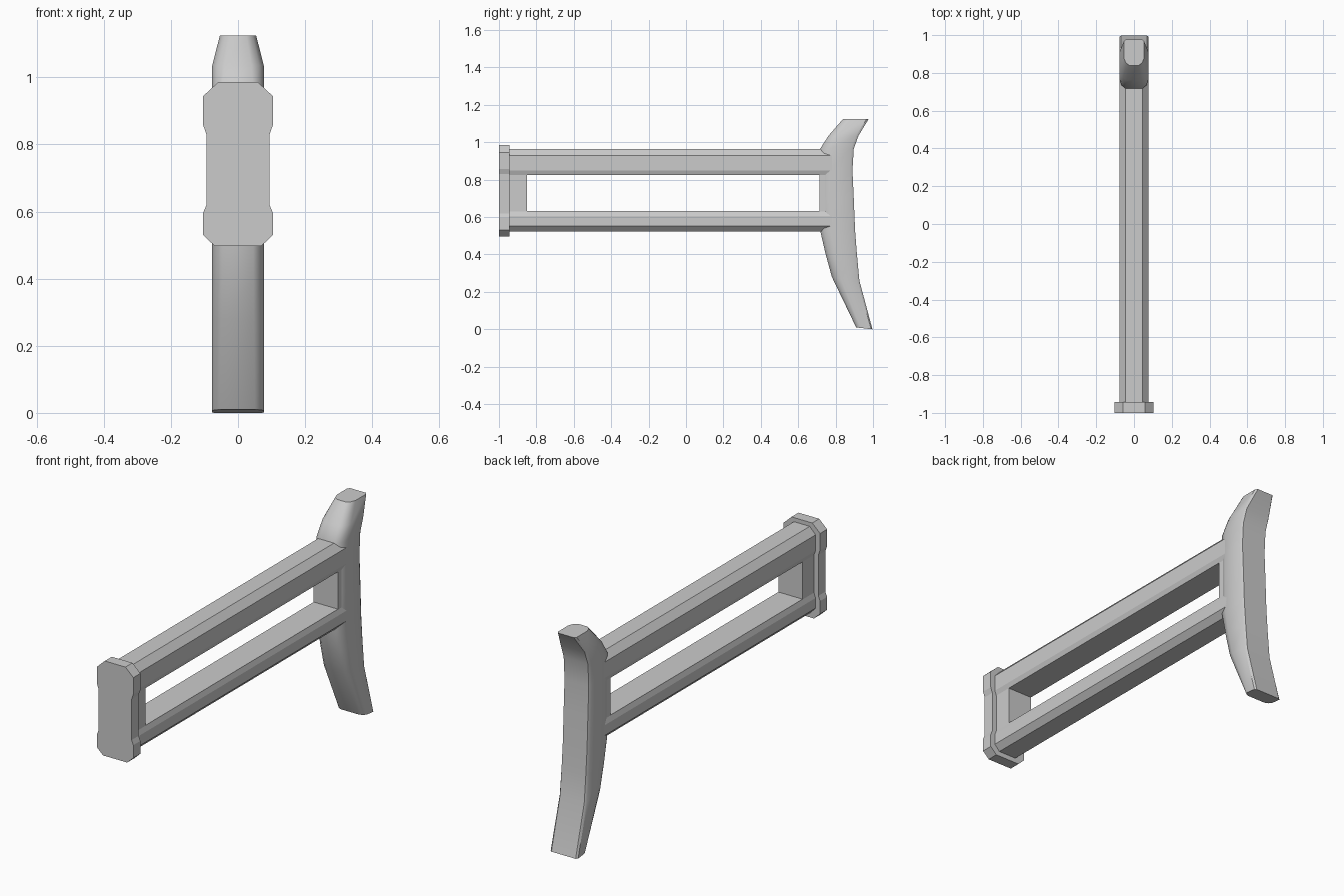
import bpy, bmesh, math

cube = bpy.data.objects.get("Cube")
if cube:
    bpy.data.objects.remove(cube, do_unlink=True)

grey = bpy.data.materials.new("plain grey")
grey.use_nodes = True
grey.diffuse_color = (0.6, 0.6, 0.6, 1)
grey.node_tree.nodes["Principled BSDF"].inputs["Base Color"].default_value = (0.6, 0.6, 0.6, 1)


def loft(name, rings):
    """Skin a stack of equal-length closed rings and cap both ends."""
    bm = bmesh.new()
    loops = [[bm.verts.new(p) for p in ring] for ring in rings]
    for a, b in zip(loops, loops[1:]):
        for i in range(len(a)):
            j = (i + 1) % len(a)
            bm.faces.new((a[i], a[j], b[j], b[i]))
    bm.faces.new(loops[0])
    bm.faces.new(loops[-1])
    bmesh.ops.recalc_face_normals(bm, faces=bm.faces)
    mesh = bpy.data.meshes.new(name)
    bm.to_mesh(mesh)
    bm.free()
    mesh.materials.append(grey)
    obj = bpy.data.objects.new(name, mesh)
    bpy.context.collection.objects.link(obj)
    return obj


def mirrored(half):
    """Close a right-hand half outline with its mirror image."""
    return half + [(-x, v) for x, v in reversed(half)]


def extrude_y(name, half, y0, y1):
    return loft(name, [[(x, y, z) for x, z in mirrored(half)] for y in (y0, y1)])


# Front end plate with a narrowed waist
extrude_y("front_plate",
          [(0.069, 0.497), (0.104, 0.53), (0.104, 0.596), (0.094, 0.62),
           (0.094, 0.83), (0.104, 0.858), (0.104, 0.944), (0.059, 0.986)],
          -1.0, -0.943)

# Twin-rail frame with a long window through it
frame = extrude_y("rail_frame",
                  [(0.05, 0.522), (0.078, 0.552), (0.078, 0.605), (0.069, 0.63),
                   (0.069, 0.824), (0.078, 0.848), (0.078, 0.93), (0.045, 0.965)],
                  -0.95, 0.78)
window = extrude_y("window_cutter", [(0.2, 0.632), (0.2, 0.824)], -0.85, 0.715)
window.hide_render = True
window.hide_viewport = True
cut = frame.modifiers.new("window", "BOOLEAN")
cut.operation = "DIFFERENCE"
cut.solver = "EXACT"
cut.object = window

# Curved butt: z at front, z at back, front y, back y, half width, front flat
sections = [
    (0.01, 0.0, 0.91, 0.997, 0.078, 0.05),
    (0.28, 0.26, 0.78, 0.927, 0.078, 0.047),
    (0.4, 0.4, 0.747, 0.914, 0.078, 0.046),
    (0.53, 0.53, 0.717, 0.904, 0.078, 0.045),
    (0.7, 0.7, 0.718, 0.897, 0.078, 0.045),
    (0.85, 0.85, 0.718, 0.89, 0.078, 0.045),
    (0.965, 0.965, 0.717, 0.897, 0.078, 0.045),
    (1.035, 1.035, 0.762, 0.922, 0.077, 0.04),
    (1.125, 1.125, 0.84, 0.977, 0.054, 0.025),
]
rings = []
for zf, zb, front, back, w, flat in sections:
    depth = back - front
    half = [(flat, 0.0), (flat + (w - flat) * 0.64, 0.1), (w, 0.3),
            (w, 0.92), (w - 0.009, 1.0)]
    rings.append([(x, front + t * depth, zf + t * (zb - zf)) for x, t in mirrored(half)])
butt = loft("shoulder_butt", rings)

bpy.ops.object.select_all(action="DESELECT")
butt.select_set(True)
bpy.context.view_layer.objects.active = butt
bpy.ops.object.shade_smooth_by_angle(angle=math.radians(42))
